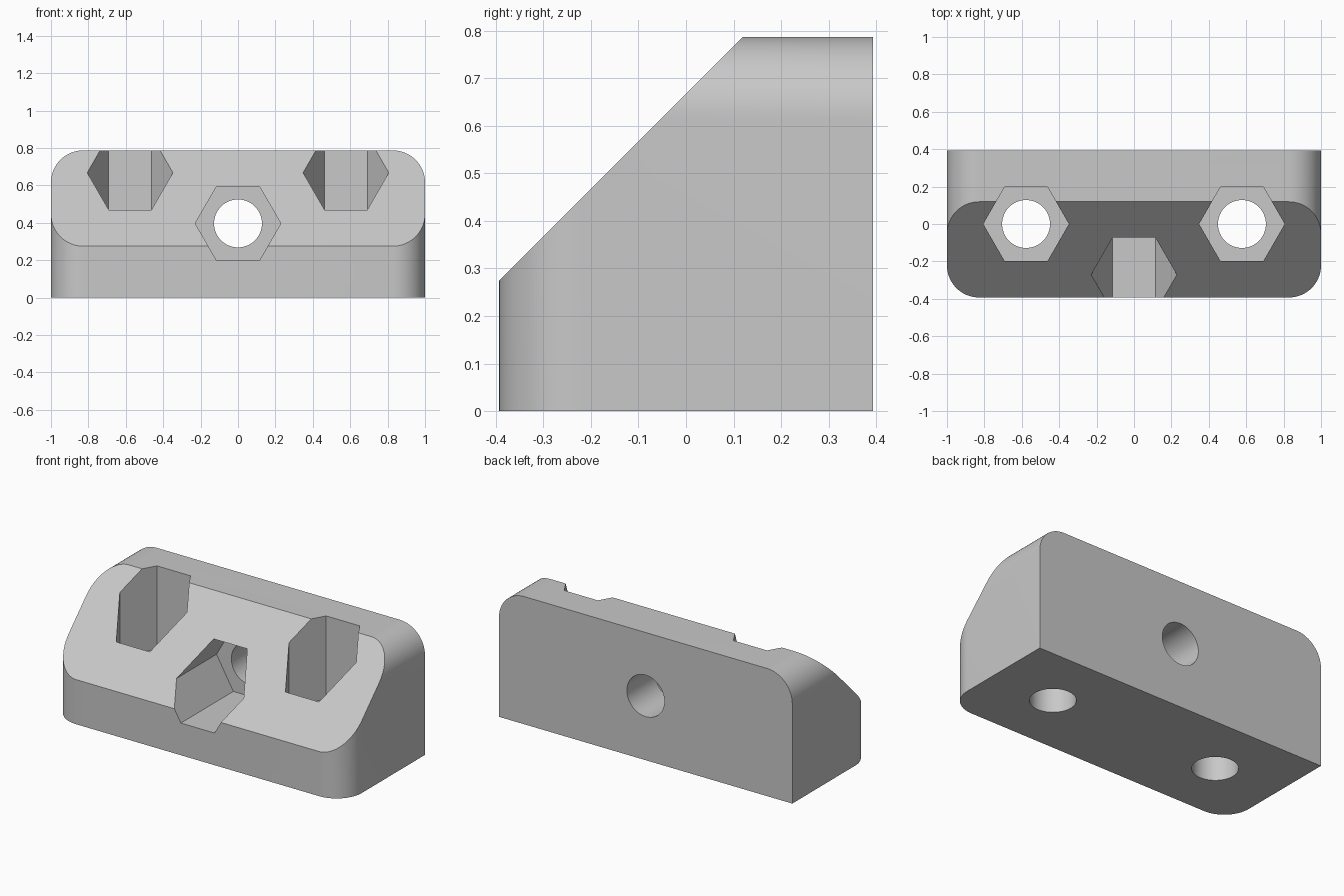
import bpy, bmesh
from math import pi, radians
from mathutils import Matrix, Vector

HALF_Y, HEIGHT, LIP = 0.393, 0.787, 0.275
CORNER, HEX_R, BORE_R, SPACING = 0.172, 0.229, 0.128, 0.577

cube = bpy.data.objects.get("Cube")
if cube:
    bpy.data.objects.remove(cube, do_unlink=True)

grey = bpy.data.materials.new("light_grey")
grey.use_nodes = True
grey.diffuse_color = (0.58, 0.58, 0.58, 1)
grey.node_tree.nodes["Principled BSDF"].inputs["Base Color"].default_value = grey.diffuse_color


def make_object(name, bm):
    bmesh.ops.recalc_face_normals(bm, faces=bm.faces[:])
    mesh = bpy.data.meshes.new(name)
    bm.to_mesh(mesh)
    bm.free()
    mesh.materials.append(grey)
    obj = bpy.data.objects.new(name, mesh)
    bpy.context.collection.objects.link(obj)
    return obj


def prism(name, sides, radius, start, end, placement):
    """Prism along local z from start to end, with corners on the x axis."""
    bm = bmesh.new()
    middle = Matrix.Translation((0, 0, (start + end) / 2))
    bmesh.ops.create_cone(bm, cap_ends=True, segments=sides, radius1=radius, radius2=radius,
                          depth=end - start,
                          matrix=placement @ middle @ Matrix.Rotation(pi / 2, 4, "Z"))
    return make_object(name, bm)


def cut(target, cutter):
    cutter.hide_render = True
    mod = target.modifiers.new("cut", "BOOLEAN")
    mod.operation, mod.solver, mod.object = "DIFFERENCE", "EXACT", cutter
    bpy.context.view_layer.objects.active = target
    bpy.ops.object.modifier_apply(modifier=mod.name)
    bpy.data.objects.remove(cutter, do_unlink=True)


# Block with rounded top ends and rounded front ends
bm = bmesh.new()
bmesh.ops.create_cube(bm, size=1, matrix=Matrix.Translation((0, 0, HEIGHT / 2))
                      @ Matrix.Diagonal((2, 2 * HALF_Y, HEIGHT, 1)))


def is_rounded(edge):
    mid = (edge.verts[0].co + edge.verts[1].co) / 2
    at_end = abs(mid.x) > 0.9
    top_end = mid.z > HEIGHT - 0.01 and abs(mid.y) < 0.01
    front_end = mid.y < 0.01 - HALF_Y and abs(mid.z - HEIGHT / 2) < 0.01
    return at_end and (top_end or front_end)


bmesh.ops.bevel(bm, geom=[e for e in bm.edges if is_rounded(e)], offset=CORNER,
                offset_type="OFFSET", segments=16, profile=0.5, affect="EDGES")

# Sloping front face
sliced = bmesh.ops.bisect_plane(bm, geom=bm.verts[:] + bm.edges[:] + bm.faces[:],
                                plane_co=Vector((0, -HALF_Y, LIP)),
                                plane_no=Vector((0, -1, 1)).normalized(), clear_outer=True)
rim = [g for g in sliced["geom_cut"] if isinstance(g, bmesh.types.BMEdge)]
bmesh.ops.edgeloop_fill(bm, edges=rim)
block = make_object("corner_bracket", bm)

# Hexagonal nut pockets with bolt holes: two upright, one facing the front
upright = [Matrix.Translation((x, 0, 0)) for x in (-SPACING, SPACING)]
level = Matrix.Translation((0, HALF_Y, HEIGHT / 2 + 0.003)) @ Matrix.Rotation(pi / 2, 4, "X")
for placement in upright + [level]:
    cut(block, prism("nut_pocket", 6, HEX_R, LIP, 1.5, placement))
    cut(block, prism("bolt_hole", 64, BORE_R, -0.5, 1.5, placement))

# Smooth curves, crisp edges
bpy.ops.object.select_all(action="DESELECT")
block.select_set(True)
bpy.context.view_layer.objects.active = block
bpy.ops.object.shade_smooth_by_angle(angle=radians(30))
